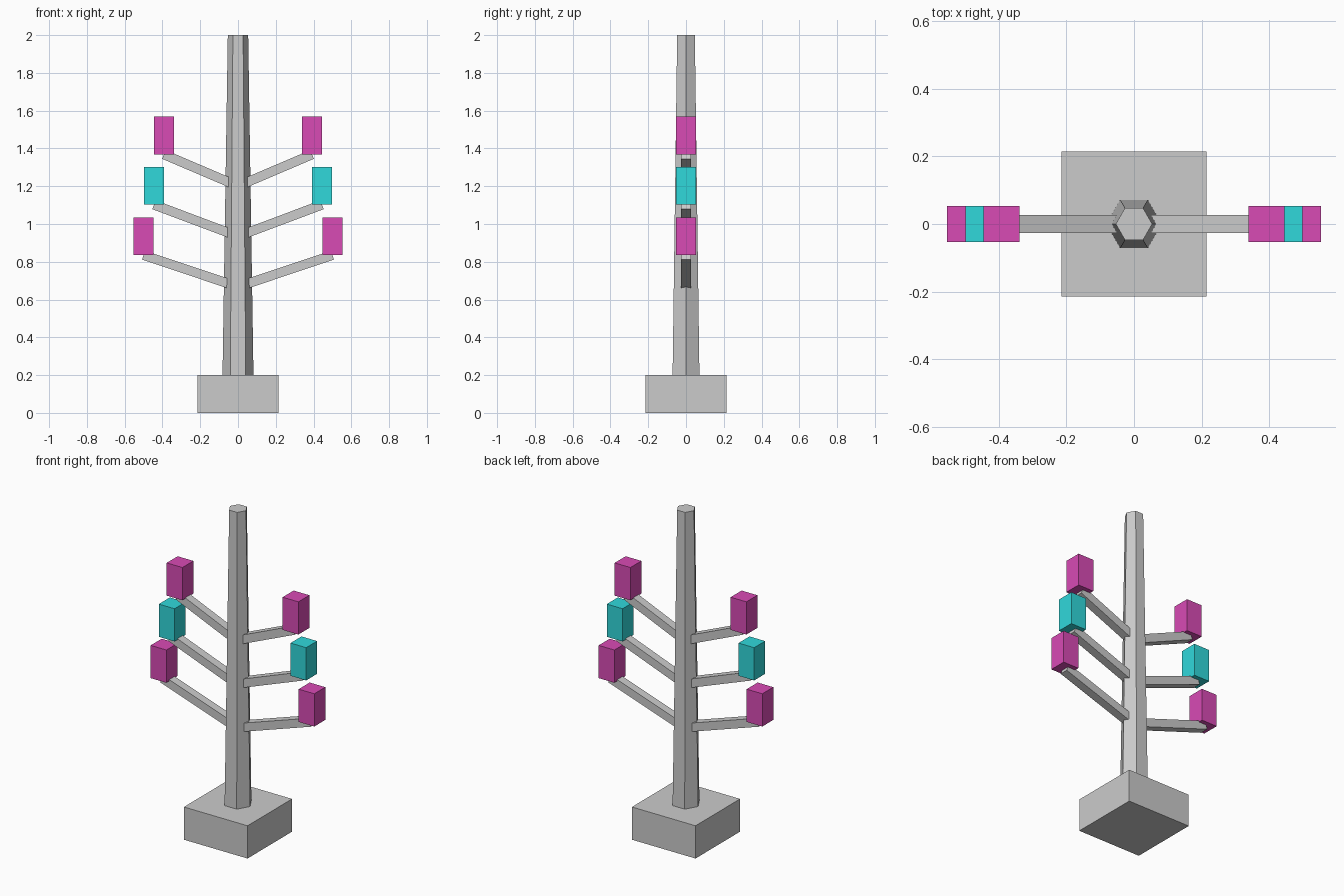
import bpy
from math import atan2, hypot, pi
from mathutils import Matrix, Vector

cube = bpy.data.objects.get("Cube")
if cube:
    bpy.data.objects.remove(cube, do_unlink=True)


def material(name, rgb):
    mat = bpy.data.materials.new(name)
    mat.use_nodes = True
    mat.diffuse_color = (*rgb, 1)
    mat.node_tree.nodes["Principled BSDF"].inputs["Base Color"].default_value = (*rgb, 1)
    return mat


grey = material("grey", (0.6, 0.6, 0.6))
magenta = material("magenta", (0.69, 0.07, 0.46))
cyan = material("cyan", (0.03, 0.69, 0.71))


def finish(name, mat):
    obj = bpy.context.object
    obj.name = obj.data.name = name
    obj.data.materials.append(mat)
    return obj


def box(name, centre, size, mat, tilt=0):
    bpy.ops.mesh.primitive_cube_add(size=1, location=centre, rotation=(0, tilt, 0))
    obj = finish(name, mat)
    obj.data.transform(Matrix.Diagonal((*size, 1)))
    return obj


# Square plinth
box("base", (0, 0, 0.1), (0.43, 0.43, 0.2), grey)

# Tapered six-sided trunk with corners pointing left and right
bpy.ops.mesh.primitive_cone_add(vertices=6, radius1=0.082, radius2=0.054,
                                depth=1.8, location=(0, 0, 1.1))
trunk = finish("trunk", grey)
trunk.data.transform(Matrix.Rotation(pi / 2, 4, "Z"))

# Three tiers of sloping branches, each carrying an upright block
RISE = 0.167
tiers = [("lower", 0.5, 0.835, magenta),
         ("middle", 0.445, 1.102, cyan),
         ("upper", 0.392, 1.368, magenta)]
for tier, reach, height, colour in tiers:
    for side, sign in (("left", 1), ("right", -1)):
        middle = Vector((sign * reach / 2, 0, height - RISE / 2))
        box(f"{tier}_{side}_branch", middle, (hypot(reach, RISE), 0.052, 0.05),
            grey, -sign * atan2(RISE, reach))
        box(f"{tier}_{side}_block", (sign * reach, 0, height + 0.1),
            (0.106, 0.106, 0.2), colour)
